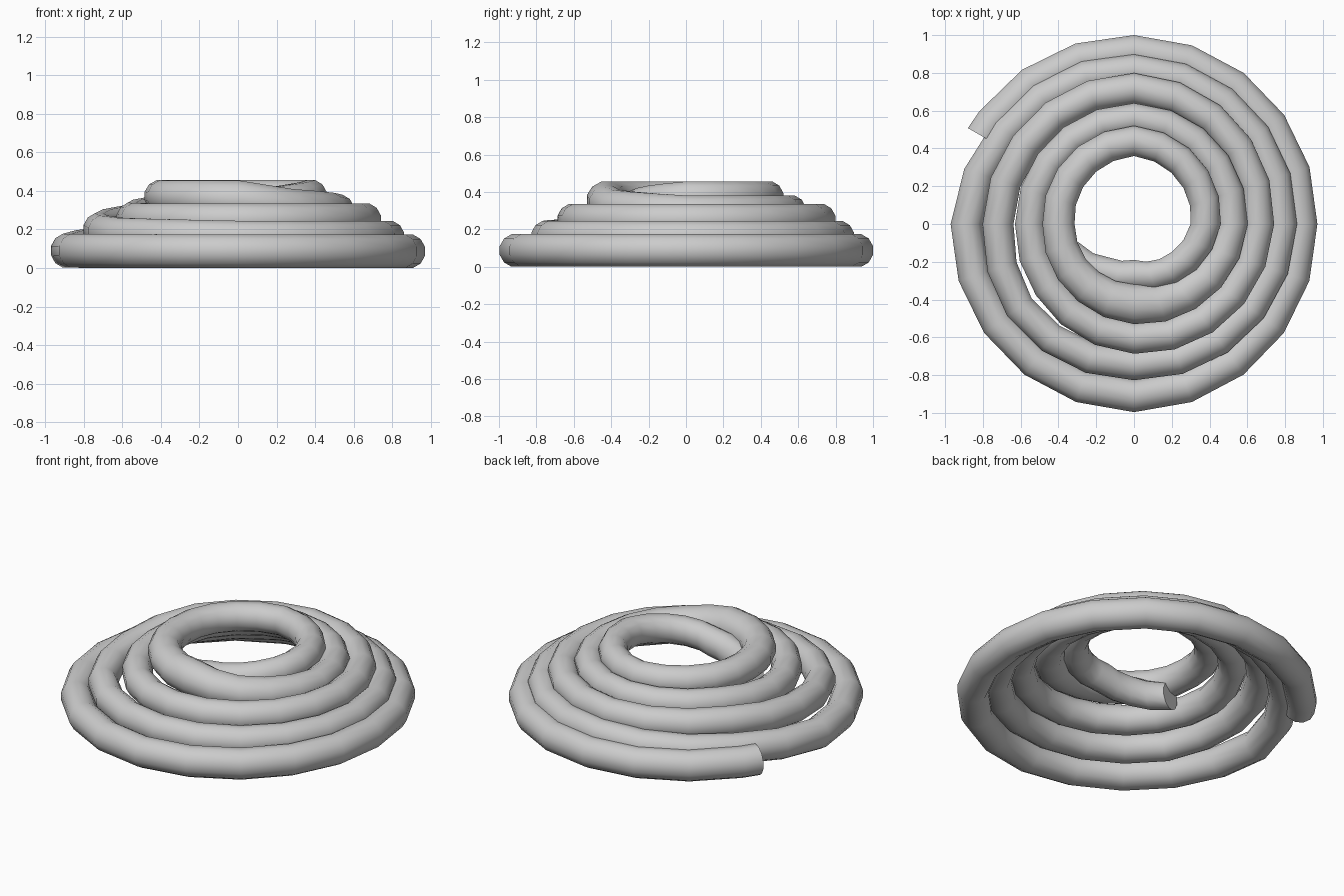
import bpy, bmesh, math

SIDES = 12

# coil path: clockwise angle from the left side, radius, height, half width, half height
KEYS = [
    (30, .93, .087, .085, .087), (90, .915, .087, .085, .087),
    (180, .885, .087, .086, .087), (270, .91, .087, .086, .087),
    (360, .887, .09, .084, .088), (396, .835, .13, .083, .085),
    (450, .815, .16, .083, .085), (540, .78, .16, .083, .085),
    (630, .745, .16, .082, .085), (684, .75, .175, .08, .085),
    (720, .72, .20, .082, .085), (756, .71, .24, .082, .085),
    (810, .717, .25, .082, .085), (900, .66, .25, .082, .085),
    (990, .605, .25, .082, .085), (1044, .56, .25, .082, .085),
    (1080, .55, .255, .08, .085), (1116, .55, .285, .08, .085),
    (1170, .56, .298, .08, .083), (1260, .52, .298, .082, .083),
    (1314, .46, .32, .095, .09), (1350, .425, .355, .105, .10),
    (1386, .41, .365, .095, .09), (1440, .40, .373, .085, .083),
    (1530, .44, .373, .08, .083), (1620, .38, .373, .08, .083),
    (1656, .33, .35, .08, .083), (1710, .27, .31, .08, .083),
    (1746, .30, .28, .08, .083), (1782, .38, .26, .07, .08),
]


def sample(t):
    """Interpolate the path keys at angle t."""
    for a, b in zip(KEYS, KEYS[1:]):
        if t <= b[0]:
            f = (t - a[0]) / (b[0] - a[0])
            return [p + (q - p) * f for p, q in zip(a[1:], b[1:])]
    return KEYS[-1][1:]


# coiled tube, swept ring by ring
bm = bmesh.new()
rings = []
angles = [30] + list(range(36, 1783, 18))
for t in angles:
    r, z, w, h = sample(t)
    a = math.radians(t)
    ring = []
    for i in range(SIDES):
        s = 2 * math.pi * (i + .5) / SIDES
        k = 1 / math.cos(math.pi / SIDES)
        rr = r + w * k * math.cos(s)
        ring.append(bm.verts.new((-rr * math.cos(a), rr * math.sin(a),
                                  max(0, z + h * k * math.sin(s)))))
    rings.append(ring)
for p, q in zip(rings, rings[1:]):
    for i in range(SIDES):
        j = (i + 1) % SIDES
        bm.faces.new((p[i], p[j], q[j], q[i]))

# end caps
bm.faces.new(rings[0])
bm.faces.new(rings[-1])
bmesh.ops.recalc_face_normals(bm, faces=bm.faces)

mesh = bpy.data.meshes.new("rope_coil")
bm.to_mesh(mesh)
bm.free()
coil = bpy.data.objects.new("rope_coil", mesh)
bpy.context.collection.objects.link(coil)
bpy.context.view_layer.objects.active = coil
coil.select_set(True)
bpy.ops.object.shade_smooth_by_angle(angle=math.radians(50))
